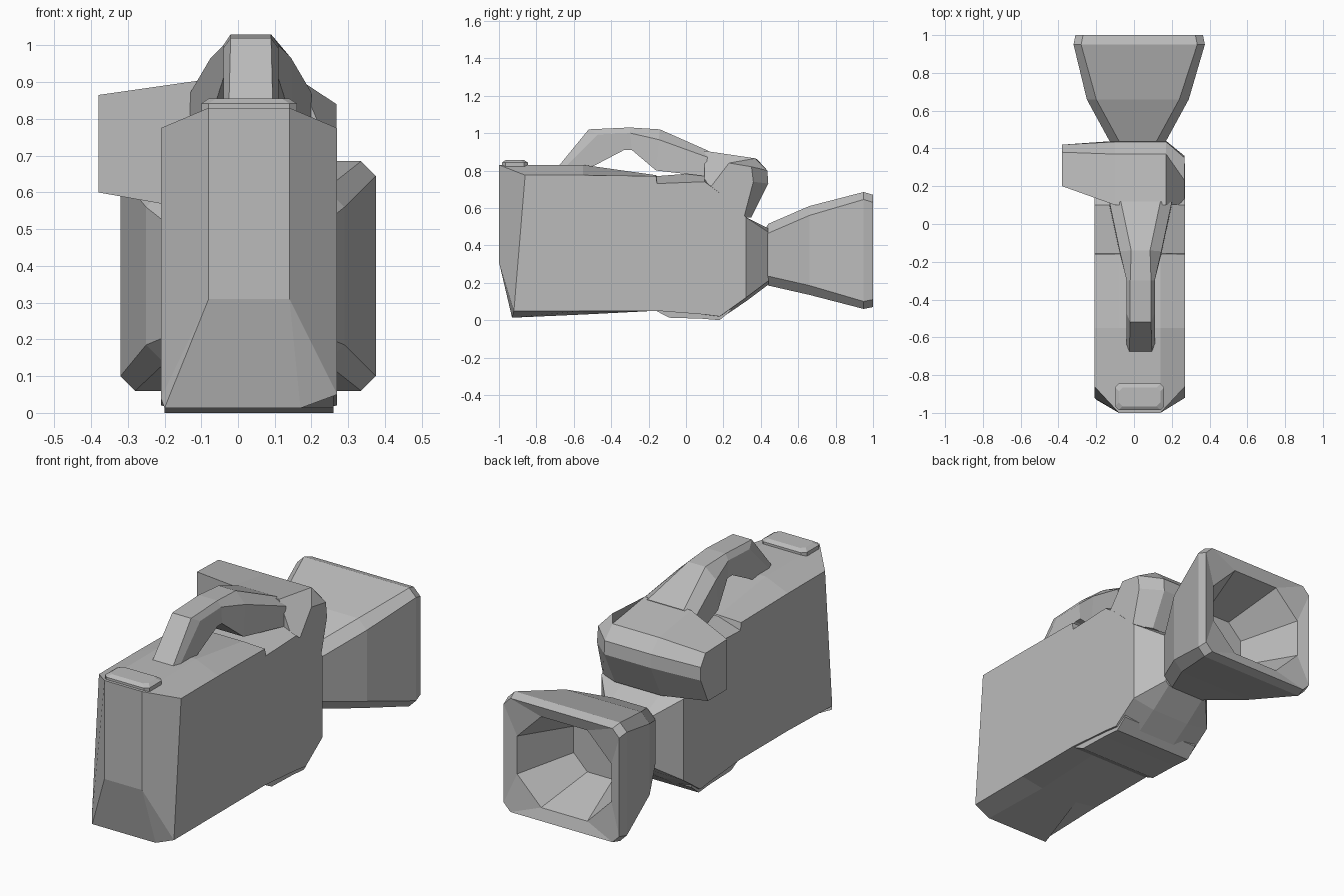
import bpy, bmesh

cube = bpy.data.objects.get("Cube")
if cube:
    bpy.data.objects.remove(cube, do_unlink=True)

grey = bpy.data.materials.new("plain_grey")
grey.use_nodes = True
grey.diffuse_color = (0.5, 0.5, 0.5, 1)
grey.node_tree.nodes["Principled BSDF"].inputs["Base Color"].default_value = grey.diffuse_color


def loft(name, rings):
    """Skin matching rings of points and close both ends."""
    bm = bmesh.new()
    loops = [[bm.verts.new(p) for p in ring] for ring in rings]
    n = len(loops[0])
    for a, b in zip(loops, loops[1:]):
        for i in range(n):
            j = (i + 1) % n
            bm.faces.new((a[i], a[j], b[j], b[i]))
    bm.faces.new(loops[0][::-1])
    bm.faces.new(loops[-1])
    bmesh.ops.remove_doubles(bm, verts=bm.verts, dist=0.0005)
    bmesh.ops.recalc_face_normals(bm, faces=bm.faces)
    mesh = bpy.data.meshes.new(name)
    bm.to_mesh(mesh)
    bm.free()
    mesh.materials.append(grey)
    obj = bpy.data.objects.new(name, mesh)
    bpy.context.collection.objects.link(obj)
    return obj


def octagon(y, x0, x1, z0, z1, c):
    """Rectangle across y with its corners cut by c."""
    return [(x, y, z) for x, z in (
        (x0, z0 + c), (x0 + c, z0), (x1 - c, z0), (x1, z0 + c),
        (x1, z1 - c), (x1 - c, z1), (x0 + c, z1), (x0, z1 - c))]


# Body: sides, ridge and belly described at stations from front to back
L, R, CL, CR = -0.21, 0.27, -0.08, 0.14


def body_ring(y, side_top, ridge, side_low, belly, x0=L, x1=R):
    cl, cr = max(CL, x0), min(CR, x1)
    return [(x0, y, side_low), (cl, y, belly), (cr, y, belly), (x1, y, side_low),
            (x1, y, side_top), (cr, y, ridge), (cl, y, ridge), (x0, y, side_top)]


low_l, low_r = (CL, -1, 0.31), (CR, -1, 0.31)
top_l, top_r = (CL, -1, 0.83), (CR, -1, 0.83)
nose = [low_l, low_l, low_r, low_r, top_r, top_r, top_l, top_l]
brow = [(L, -0.92, 0.04), (L + 0.01, -0.93, 0.013), (CR + 0.03, -0.93, 0.013), (R, -0.92, 0.05),
        (R, -0.86, 0.775), top_r, top_l, (L, -0.86, 0.775)]
loft("body", [
    nose, brow,
    body_ring(-0.55, 0.775, 0.83, 0.05, 0.03),
    body_ring(-0.16, 0.77, 0.775, 0.05, 0.05),
    body_ring(-0.155, 0.73, 0.77, 0.05, 0.05),
    body_ring(0.1, 0.74, 0.79, 0.03, 0.02),
    body_ring(0.18, 0.68, 0.7, 0.02, 0.005),
    body_ring(0.32, 0.55, 0.55, 0.12, 0.1),
    body_ring(0.44, 0.47, 0.49, 0.21, 0.19, -0.1, 0.16),
])

# Base plate under the rear half
loft("base_plate", [
    [(L + 0.01, y, z), (R - 0.01, y, z), (R - 0.01, y, 0.08), (L + 0.01, y, 0.08)]
    for y, z in ((-0.16, 0.05), (-0.09, 0.013), (0.08, 0.008), (0.18, 0.0), (0.24, 0.05))])

# Sideways viewfinder: profiles in y and z set along x
end = [(0.2, 0.6), (0.2, 0.865), (0.38, 0.86), (0.42, 0.8), (0.42, 0.73), (0.36, 0.6)]
mid = [(0.1, 0.55), (0.1, 0.905), (0.37, 0.865), (0.435, 0.8), (0.44, 0.73), (0.35, 0.55)]
tip = [(0.1, 0.56), (0.1, 0.67), (0.23, 0.84), (0.35, 0.82), (0.36, 0.74), (0.31, 0.55)]
loft("viewfinder", [[(x, y, z) for y, z in prof] for x, prof in (
    (-0.38, end), (-0.1, mid), (0.17, mid), (0.268, tip))])


# Carry handle: arch widening towards the viewfinder
def handle_ring(top, under, x0, x1, inset):
    (yt, zt), (yu, zu) = top, under
    ys, zs = yt + (yu - yt) * 0.25, zt + (zu - zt) * 0.25
    return [(x0 + inset, yt, zt), (x1 - inset, yt, zt), (x1, ys, zs),
            (x1, yu, zu), (x0, yu, zu), (x0, ys, zs)]


loft("handle", [
    handle_ring((-0.68, 0.825), (-0.54, 0.8), -0.04, 0.11, 0.015),
    handle_ring((-0.52, 1.02), (-0.33, 0.91), -0.04, 0.11, 0.02),
    handle_ring((-0.3, 1.03), (-0.29, 0.91), -0.04, 0.11, 0.02),
    handle_ring((-0.14, 1.02), (-0.16, 0.8), -0.075, 0.145, 0.06),
    handle_ring((0.12, 0.905), (0.1, 0.77), -0.13, 0.2, 0.06),
])

# Raised button at the front of the top
button = [octagon(0, -0.1, 0.16, -0.985, -0.845, 0.02), octagon(0, -0.08, 0.14, -0.965, -0.865, 0.02)]
loft("top_button", [[(x, y, z) for x, _, y in ring] for ring, z in (
    (button[0], 0.81), (button[0], 0.842), (button[1], 0.855))])

# Flared lens hood with a hollow mouth
loft("lens_hood", [
    octagon(0.42, -0.1, 0.14, 0.22, 0.48, 0.04),
    octagon(0.44, -0.13, 0.17, 0.185, 0.515, 0.05),
    octagon(0.66, -0.25, 0.29, 0.135, 0.61, 0.05),
    octagon(0.95, -0.32, 0.375, 0.06, 0.685, 0.04),
    octagon(1.0, -0.31, 0.365, 0.07, 0.67, 0.04),
    octagon(0.98, -0.25, 0.3, 0.13, 0.61, 0.14),
    octagon(0.68, -0.13, 0.18, 0.22, 0.52, 0.08),
])
